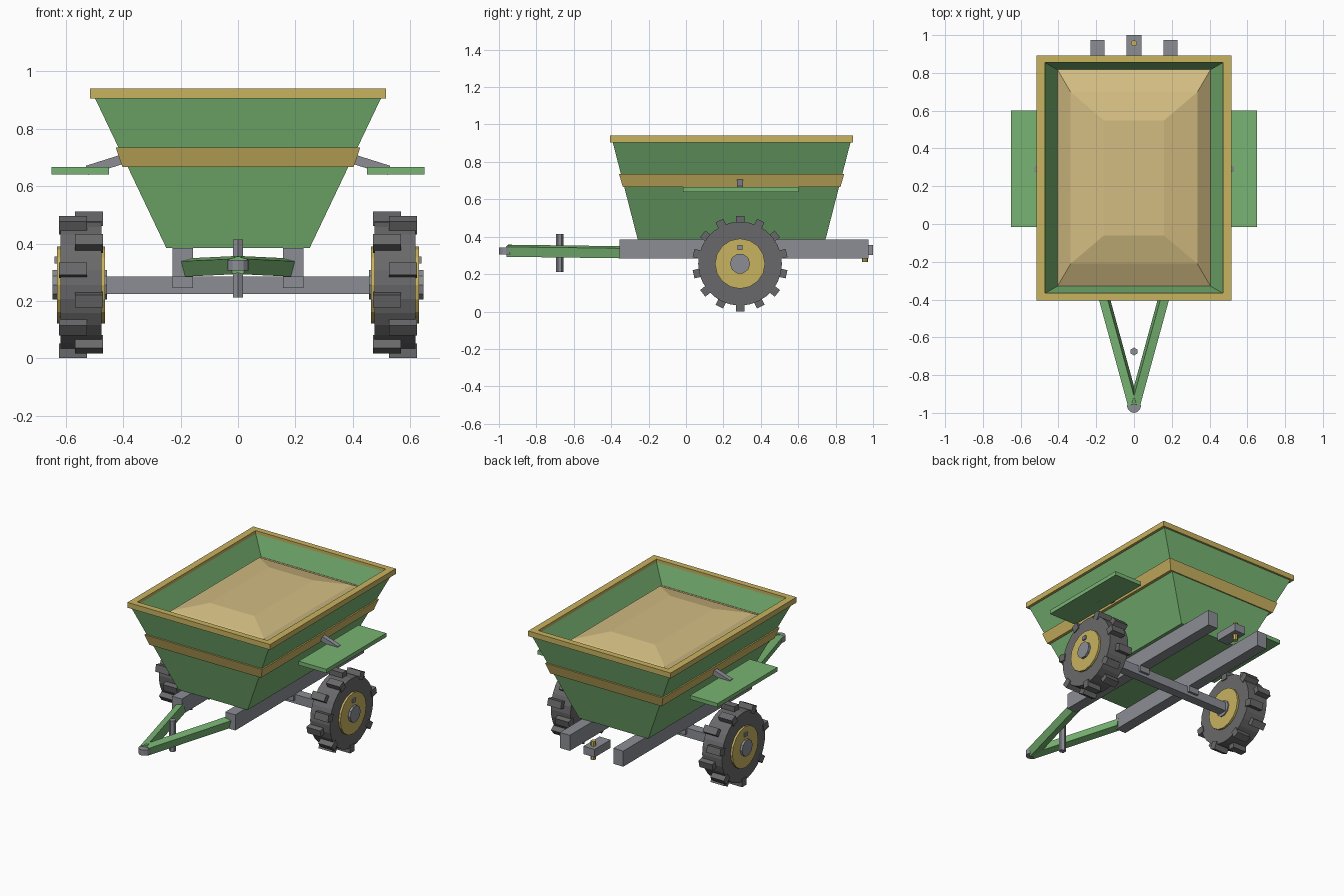
import bpy, bmesh, math
from mathutils import Matrix, Vector

if "Cube" in bpy.data.objects:
    bpy.data.objects.remove(bpy.data.objects["Cube"])


def material(name, rgb):
    m = bpy.data.materials.new(name)
    m.diffuse_color = (*rgb, 1)
    m.use_nodes = True
    m.node_tree.nodes["Principled BSDF"].inputs["Base Color"].default_value = m.diffuse_color
    return m


GREEN = material("green paint", (0.188, 0.456, 0.17))
YELLOW = material("yellow paint", (0.578, 0.445, 0.115))
GRAIN = material("grain", (0.645, 0.503, 0.223))
STEEL = material("grey steel", (0.262, 0.27, 0.296))
RUBBER = material("dark rubber", (0.141, 0.141, 0.147))


def finish(name, bm, mat):
    bmesh.ops.recalc_face_normals(bm, faces=bm.faces)
    me = bpy.data.meshes.new(name)
    bm.to_mesh(me)
    bm.free()
    me.materials.append(mat)
    ob = bpy.data.objects.new(name, me)
    bpy.context.collection.objects.link(ob)
    return ob


def add_box(bm, size, matrix):
    bmesh.ops.create_cube(bm, size=1, matrix=matrix @ Matrix.Diagonal((*size, 1)))


def box(name, x, y, z, mat):
    bm = bmesh.new()
    lo, hi = Vector((x[0], y[0], z[0])), Vector((x[1], y[1], z[1]))
    add_box(bm, hi - lo, Matrix.Translation((lo + hi) / 2))
    return finish(name, bm, mat)


def beam(name, a, b, width, height, mat, roll=0):
    """Box running from a to b, rolled about its own length."""
    a, b = Vector(a), Vector(b)
    d = (b - a).normalized()
    side = d.cross(Vector((0, 0, 1))).normalized()
    rot = Matrix((side, d, side.cross(d))).transposed().to_4x4()
    bm = bmesh.new()
    add_box(bm, (width, (b - a).length, height),
            Matrix.Translation((a + b) / 2) @ rot @ Matrix.Rotation(roll, 4, 'Y'))
    return finish(name, bm, mat)


def cylinder(name, centre, r, depth, sides, mat, axis='Z'):
    bm = bmesh.new()
    rot = Matrix.Rotation(math.pi / 2, 4, 'Y') if axis == 'X' else Matrix()
    bmesh.ops.create_cone(bm, cap_ends=True, segments=sides, radius1=r, radius2=r,
                          depth=depth, matrix=Matrix.Translation(centre) @ rot)
    return finish(name, bm, mat)


def loft(name, rings, mat, cap_first=False, cap_last=False, closed=False):
    """Join rectangles (half x, half y, z) centred on the hopper."""
    bm = bmesh.new()
    vs = [[bm.verts.new((sx * hx, 0.244 + sy * hy, z))
           for sx, sy in ((-1, -1), (1, -1), (1, 1), (-1, 1))] for hx, hy, z in rings]
    pairs = list(zip(vs, vs[1:])) + ([(vs[-1], vs[0])] if closed else [])
    for p, q in pairs:
        for i in range(4):
            j = (i + 1) % 4
            bm.faces.new((p[i], p[j], q[j], q[i]))
    if cap_first:
        bm.faces.new(vs[0])
    if cap_last:
        bm.faces.new(vs[-1])
    return finish(name, bm, mat)


# Hopper, trim and load
loft("hopper", [(0.25, 0.502, 0.385), (0.5, 0.637, 0.91), (0.47, 0.61, 0.92),
                (0.405, 0.573, 0.80)], GREEN, cap_first=True)
loft("hopper_rim", [(0.515, 0.649, 0.905), (0.515, 0.649, 0.94),
                    (0.47, 0.61, 0.94), (0.47, 0.61, 0.905)], YELLOW, closed=True)
loft("hopper_band", [(0.403, 0.582, 0.667), (0.426, 0.602, 0.735),
                     (0.41, 0.59, 0.735), (0.38, 0.57, 0.667)], YELLOW, closed=True)
loft("grain_heap", [(0.405, 0.573, 0.80), (0.335, 0.454, 0.86),
                    (0.16, 0.305, 0.90)], GRAIN, cap_last=True)

# Axle
WY, WZ = 0.289, 0.256
box("axle", (-0.48, 0.48), (WY - 0.03, WY + 0.03), (0.225, 0.285), STEEL)

for s, side in ((-1, "left"), (1, "right")):
    def span(a, b):
        return sorted((s * a, s * b))

    # Chassis rail and axle block
    box(side + "_rail", span(0.157, 0.229), (-0.355, 0.975), (0.283, 0.385), STEEL)
    box(side + "_axle_block", span(0.157, 0.229), (WY - 0.045, WY + 0.045),
        (0.245, 0.284), STEEL)

    # Drawbar arm
    beam(side + "_drawbar", (s * 0.172, -0.34, 0.317), (s * 0.004, -0.955, 0.325),
         0.046, 0.055, GREEN, roll=-s * 0.25)

    # Mudguard and its bracket
    box(side + "_mudguard", span(0.45, 0.65), (-0.017, 0.602), (0.64, 0.666), GREEN)
    beam(side + "_mudguard_bracket", (s * 0.37, WY, 0.704), (s * 0.525, WY, 0.655),
         0.03, 0.033, STEEL)

    # Wheel
    cx = s * 0.547
    cylinder(side + "_tyre", (cx, WY, WZ), 0.224, 0.142, 28, RUBBER, 'X')
    cylinder(side + "_wheel_disc", (cx, WY, WZ), 0.134, 0.168, 16, YELLOW, 'X')
    cylinder(side + "_hub", (cx + s * 0.004, WY, WZ), 0.054, 0.19, 10, STEEL, 'X')
    box(side + "_wheel_bolt", span(0.62, 0.64), (WY - 0.014, WY + 0.014),
        (0.33, 0.355), STEEL)

    # Tread lugs, alternating between inner and outer rows
    bm = bmesh.new()
    for i in range(14):
        lx = s * (0.519 if i % 2 == 0 else 0.575)
        add_box(bm, (0.098, 0.045, 0.05), Matrix.Translation((0, WY, WZ))
                @ Matrix.Rotation(i * math.tau / 14, 4, 'X')
                @ Matrix.Translation((lx, 0, 0.23)))
    finish(side + "_tread_lugs", bm, RUBBER)

# Front coupling and parking jack
cylinder("front_coupling", (0, -0.963, 0.324), 0.037, 0.036, 12, STEEL)
cylinder("parking_jack", (0, -0.675, 0.313), 0.021, 0.202, 6, STEEL)

# Rear hitch and pin
box("rear_hitch", (-0.04, 0.04), (0.835, 1.0), (0.303, 0.355), STEEL)
cylinder("hitch_pin", (0, 0.957, 0.325), 0.016, 0.12, 8, YELLOW)
